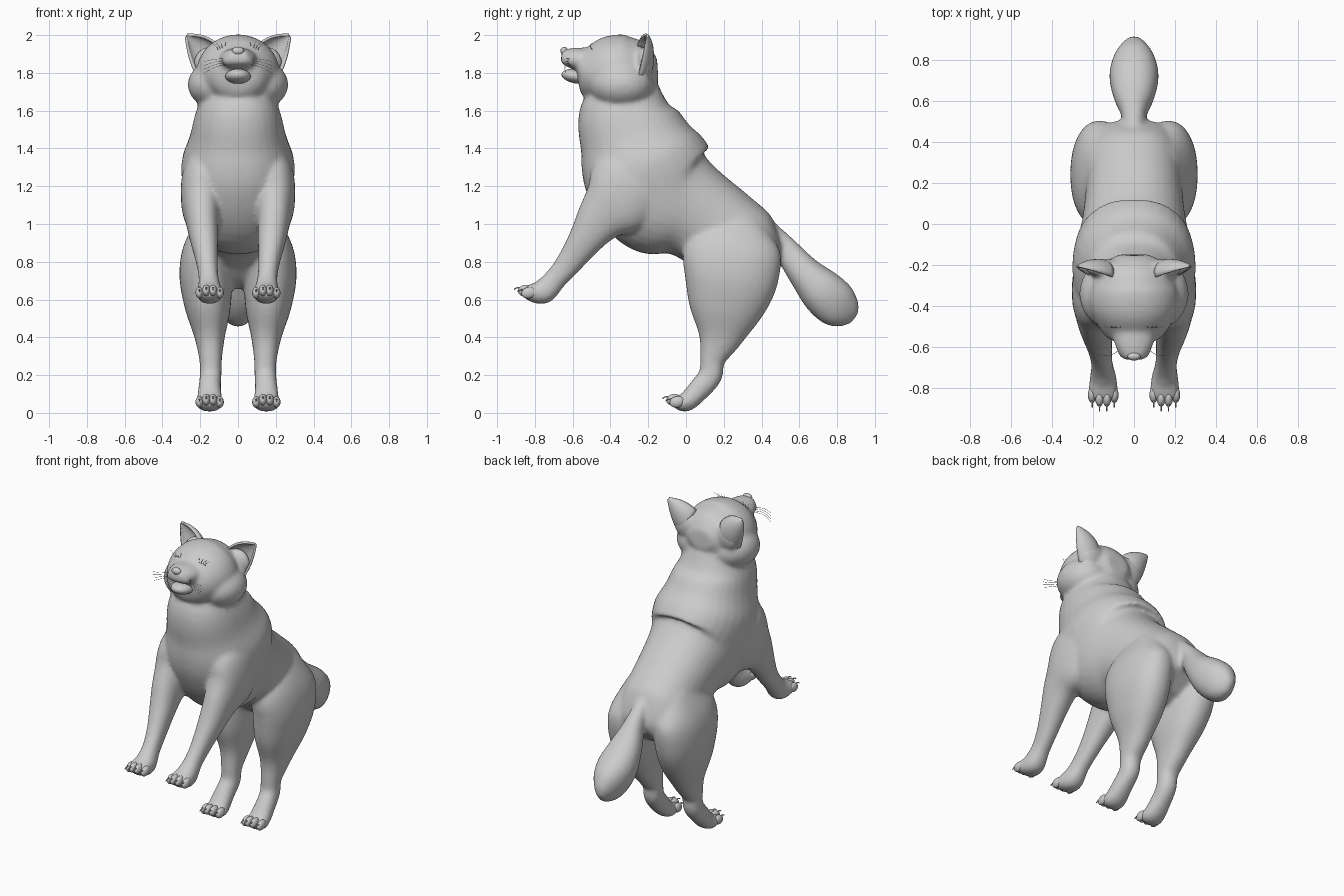
import bpy, bmesh
from math import sin, cos, pi, copysign
from mathutils import Vector, Matrix

cube = bpy.data.objects.get("Cube")
if cube:
    bpy.data.objects.remove(cube)

grey = bpy.data.materials.new("plain grey")
grey.use_nodes = True
COLOUR = (0.6, 0.6, 0.6, 1)
grey.diffuse_color = COLOUR
grey.node_tree.nodes["Principled BSDF"].inputs["Base Color"].default_value = COLOUR


def finish(name, bm):
    bmesh.ops.recalc_face_normals(bm, faces=bm.faces)
    mesh = bpy.data.meshes.new(name)
    bm.to_mesh(mesh)
    bm.free()
    mesh.materials.append(grey)
    mesh.shade_smooth()
    ob = bpy.data.objects.new(name, mesh)
    bpy.context.collection.objects.link(ob)
    return ob


def spline(rows, t):
    """Catmull-Rom sample through a list of equal-length rows."""
    i = min(int(t), len(rows) - 2)
    f = t - i
    a, b, c, d = (Vector(rows[max(0, min(len(rows) - 1, i + k))]) for k in (-1, 0, 1, 2))
    return 0.5 * (2 * b + (c - a) * f + (2 * a - 5 * b + 4 * c - d) * f * f
                  + (3 * b - a - 3 * c + d) * f ** 3)


def loft(name, rows, side=0, power=0.9):
    """Rows are y, z, half depth in the side plane, half width and, off centre, x."""
    rows = [(r[4] * side if side else 0, *r[:4]) for r in rows]
    steps, n = 6, 32
    count = (len(rows) - 1) * steps
    bm = bmesh.new()
    rings = []
    for k in range(count + 1):
        t = k / steps
        x, y, z, depth, width = spline(rows, t)
        tangent = spline(rows, min(t + 0.4, count / steps)) - spline(rows, max(t - 0.4, 0))
        across = Vector((0, -tangent[2], tangent[1])).normalized()
        ring = []
        for j in range(n):
            c, s = (copysign(abs(v) ** power, v) for v in (cos(2 * pi * j / n), sin(2 * pi * j / n)))
            ring.append(bm.verts.new(Vector((x + c * width, y, z)) + across * s * depth))
        rings.append(ring)
    for a, b in zip(rings, rings[1:]):
        for j in range(n):
            bm.faces.new((a[j], a[(j + 1) % n], b[(j + 1) % n], b[j]))
    bm.faces.new(rings[0])
    bm.faces.new(rings[-1])
    return finish(name, bm)


def ball(name, centre, radii, tilt=0):
    bm = bmesh.new()
    bmesh.ops.create_uvsphere(bm, u_segments=24, v_segments=14, radius=1, matrix=Matrix.Translation(centre)
                              @ Matrix.Rotation(tilt, 4, 'X') @ Matrix.Diagonal((*radii, 1)))
    return finish(name, bm)


def strand(name, points, thick):
    curve = bpy.data.curves.new(name, 'CURVE')
    curve.dimensions = '3D'
    curve.bevel_depth = thick
    curve.bevel_resolution = 1
    curve.materials.append(grey)
    sp = curve.splines.new('BEZIER')
    sp.bezier_points.add(len(points) - 1)
    for i, (bp, co) in enumerate(zip(sp.bezier_points, points)):
        bp.co = co
        bp.handle_left_type = bp.handle_right_type = 'AUTO'
        bp.radius = 1 if i == 0 else 0.6
    ob = bpy.data.objects.new(name, curve)
    bpy.context.collection.objects.link(ob)


def fuse(name, parts, voxel, rounds):
    """Blend overlapping parts into one smooth skin."""
    bpy.ops.object.select_all(action='DESELECT')
    for ob in parts:
        ob.select_set(True)
    ob = bpy.context.view_layer.objects.active = parts[0]
    bpy.ops.object.join()
    ob.name = name
    mod = ob.modifiers.new("skin", 'REMESH')
    mod.mode = 'VOXEL'
    mod.voxel_size = voxel
    mod.use_smooth_shade = True
    mod = ob.modifiers.new("soften", 'SMOOTH')
    mod.factor = 0.5
    mod.iterations = rounds
    bpy.ops.object.convert(target='MESH')


# Torso with neck
torso = loft("torso", [(-.29, 1.86, .1, .11), (-.32, 1.62, .24, .214), (-.28, 1.46, .29, .255),
                       (-.22, 1.31, .34, .3), (-.115, 1.15, .34, .28), (.03, 1.07, .26, .25),
                       (.18, .965, .24, .235), (.3, .86, .235, .235), (.4, .78, .16, .215),
                       (.435, .745, .08, .13)])

# Tail
tail = loft("tail", [(.42, .96, .07, .05), (.53, .86, .07, .06), (.625, .745, .09, .1),
                     (.72, .645, .12, .12), (.8, .57, .12, .1), (.86, .525, .085, .06),
                     (.893, .5, .035, .02)])

# Skull and muzzle
skull = loft("skull", [(-.15, 1.82, .06, .08), (-.21, 1.815, .155, .165), (-.3, 1.8, .2, .21),
                       (-.38, 1.8, .2, .22), (-.45, 1.785, .18, .2), (-.51, 1.77, .145, .165),
                       (-.55, 1.755, .11, .125), (-.57, 1.75, .05, .07)], power=1)
muzzle = loft("muzzle", [(-.4, 1.855, .09, .12), (-.5, 1.86, .075, .105), (-.56, 1.87, .065, .1),
                         (-.61, 1.88, .053, .084), (-.66, 1.89, .035, .05)], power=1)
body = [torso, tail, skull, muzzle]

fore = [(-.2, 1.4, .08, .07, .14), (-.27, 1.27, .2, .12, .17), (-.35, 1.13, .2, .117, .185),
        (-.45, 1.03, .135, .09, .19), (-.53, .92, .094, .075, .18), (-.615, .8, .07, .058, .165),
        (-.69, .71, .06, .053, .155), (-.755, .643, .066, .066, .15), (-.82, .637, .048, .07, .15),
        (-.86, .645, .025, .055, .15)]
hind = [(.26, 1.04, .13, .08, .13), (.245, .88, .25, .13, .16), (.24, .72, .25, .14, .17),
        (.21, .55, .2, .12, .16), (.18, .4, .12, .08, .15), (.14, .28, .067, .06, .145),
        (.13, .2, .063, .058, .145), (.075, .13, .06, .06, .15), (0, .056, .05, .07, .15),
        (-.05, .06, .035, .066, .15), (-.075, .068, .018, .052, .15)]

# Both sides: legs, separate toes and claws, cheeks, lips and ear roots
for side in (1, -1):
    for label, rows, y, z in (("front", fore, -.85, .648), ("hind", hind, -.065, .07)):
        body.append(loft(label + "_leg", rows, side))
        for k in range(4):
            off = k - 1.5
            drop = abs(off) - .5
            toe = Vector((side * .15 + off * .036, y + drop * .018, z - drop * .012))
            ball(label + "_toe", toe, (.021, .04, .03), .2)
            strand(label + "_claw", [toe + Vector((0, -.025 - .018 * i, .012 + .003 * i * (3 - 2 * i)))
                                     for i in range(3)], .006)
    body += [ball("cheek", (side * .115, -.34, 1.738), (.152, .17, .128)),
             ball("lip", (side * .04, -.61, 1.864), (.044, .05, .032)),
             ball("ear_root", (side * .15, -.215, 1.855), (.085, .045, .085))]
fuse("body", body, .0115, 13)

# Lower jaw and nose
ball("lower_jaw", (0, -.58, 1.782), (.068, .08, .038), -.15)
ball("nose", (0, -.645, 1.916), (.032, .02, .022))


# Cupped ears, open to the front
def ear(name, side):
    bm = bmesh.new()
    base, tip = Vector((.15, -.26, 1.85)), Vector((.268, -.19, 1.995))
    wide, back, n = Vector((.47, 0, -.88)), Vector((-.2, 1, 0)), 12
    rows = []
    for k in range(n + 1):
        t = sin(pi / 2 * k / n)
        w = .095 * (1 - t ** 1.9) + .006
        row = []
        for j in range(n + 1):
            a = pi * (j / n - .5)
            p = base.lerp(tip, t) + wide * sin(a) * w + back * (cos(a) * w * .75 - .02 * t)
            row.append(bm.verts.new((p.x * side, p.y, p.z)))
        rows.append(row)
    for a, b in zip(rows, rows[1:]):
        for j in range(n):
            bm.faces.new((a[j], a[j + 1], b[j + 1], b[j]))
    mod = finish(name, bm).modifiers.new("thickness", 'SOLIDIFY')
    mod.thickness = .014
    mod.offset = 0


# Ears, eyes, lashes and whiskers
for label, side in (("left", 1), ("right", -1)):
    ear(label + "_ear", side)
    ball(label + "_eye", (side * .085, -.482, 1.905), (.026, .022, .016))
    for k in range(4):
        x = .065 + k * .014
        strand("lash", [(side * x, -.49, 1.918), (side * (x + .004), -.505, 1.935),
                        (side * (x + .012 * k), -.5, 1.96)], .0015)
        strand("whisker", [(side * .065, -.61, 1.875 - k * .01), (side * .12, -.64, 1.872 - k * .014),
                           (side * .18, -.635, 1.86 - k * .02)], .0015)
